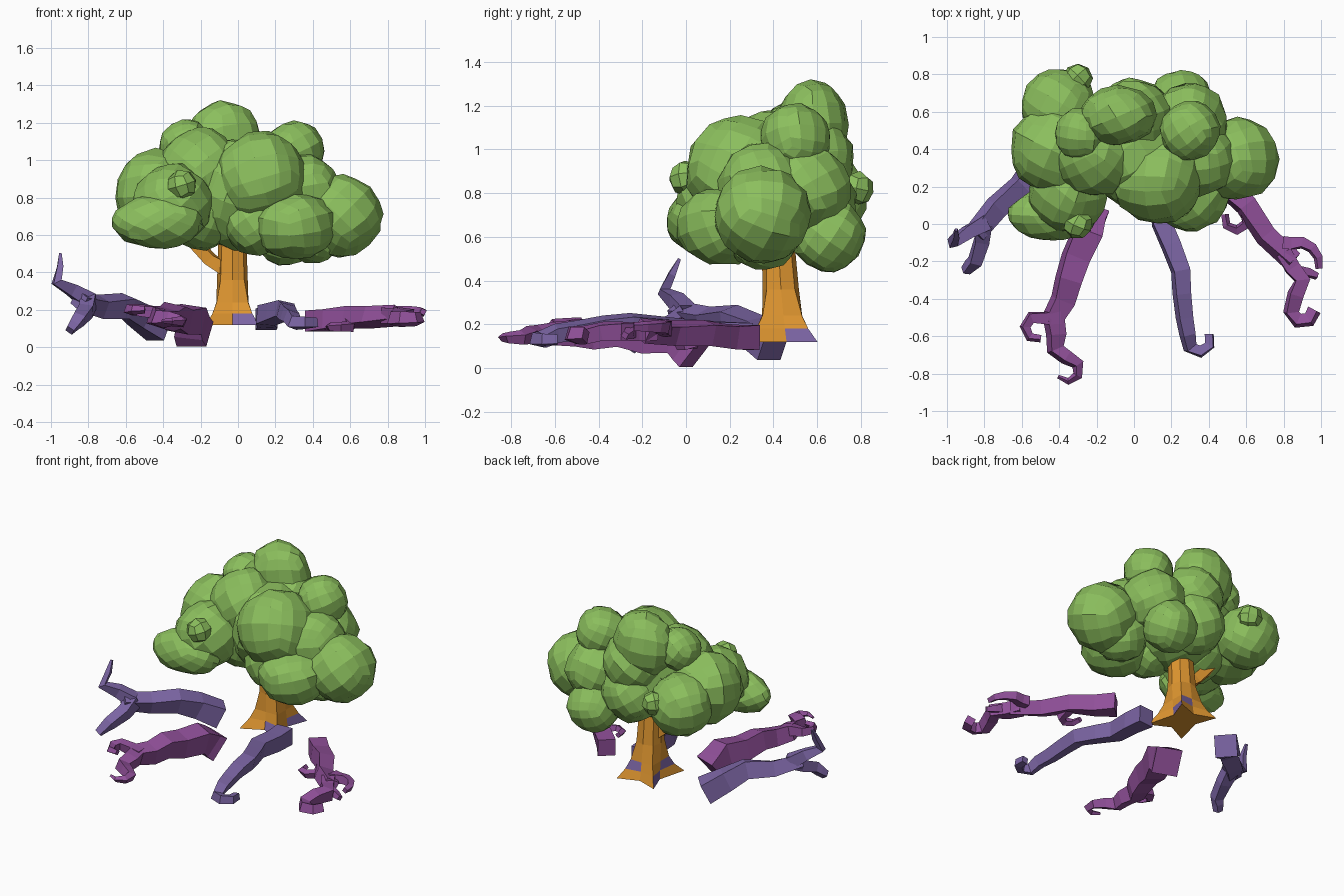
import bpy, bmesh, math, random
from mathutils import Vector, Euler

if "Cube" in bpy.data.objects:
    bpy.data.objects.remove(bpy.data.objects["Cube"])
random.seed(4)


def material(name, red, green, blue):
    mat = bpy.data.materials.new(name)
    mat.use_nodes = True
    mat.diffuse_color = (red, green, blue, 1)
    shader = next(n for n in mat.node_tree.nodes if n.type == 'BSDF_PRINCIPLED')
    shader.inputs["Base Color"].default_value = mat.diffuse_color
    return mat


leaf_green = material("leaf green", .26, .52, .11)
bark_orange = material("bark orange", .75, .31, .03)
root_violet = material("root violet", .2, .13, .37)
root_magenta = material("root magenta", .28, .08, .32)


def finish(bm, name, *materials):
    bmesh.ops.recalc_face_normals(bm, faces=bm.faces[:])
    mesh = bpy.data.meshes.new(name)
    bm.to_mesh(mesh)
    bm.free()
    for mat in materials:
        mesh.materials.append(mat)
    obj = bpy.data.objects.new(name, mesh)
    bpy.context.collection.objects.link(obj)


def skin_rings(bm, rings):
    """Bridge neighbouring vertex rings and cap both ends."""
    for lower, upper in zip(rings, rings[1:]):
        for i in range(len(lower)):
            bm.faces.new((lower[i - 1], lower[i], upper[i], upper[i - 1]))
    bm.faces.new(rings[0])
    bm.faces.new(rings[-1])


def gnarled(points):
    """Add a slightly displaced midpoint to every stretch of a path."""
    path = [Vector(points[0])]
    for point in points[1:]:
        point = Vector(point)
        reach = (point - path[-1]).length * .06
        bump = Vector([random.uniform(-reach, reach) for axis in "xyz"])
        path += [(path[-1] + point) / 2 + bump, point]
    return path


def add_limb(bm, points, thick, thin, hook=0):
    """Square tapered tube; hook is the sideways turn of each step of its curled tip."""
    path = gnarled(points)
    if hook:
        heading = Vector(points[-1]) - Vector(points[-2])
        angle = math.atan2(heading.y, heading.x)
        for step in range(3):
            angle += hook
            path.append(path[-1] + Vector((math.cos(angle), math.sin(angle), 0)) * .06)
    last = len(path) - 1
    side = None
    rings = []
    for k, centre in enumerate(path):
        along = (path[min(k + 1, last)] - path[max(k - 1, 0)]).normalized()
        if side is None:
            side = along.cross(Vector((0, 0, 1)))
        side = (side - along * side.dot(along)).normalized()
        up = side.cross(along)
        radius = thick + (thin - thick) * k / last
        ring = []
        for corner in range(4):
            turn = math.pi / 2 * (corner + .5) + .5 * k / last
            offset = side * math.cos(turn) + up * math.sin(turn)
            ring.append(bm.verts.new(centre + offset * radius))
        rings.append(ring)
    skin_rings(bm, rings)


def root(name, mat, *limbs):
    bm = bmesh.new()
    for limb in limbs:
        add_limb(bm, *limb)
    finish(bm, name, mat)


def lobe(name, x, y, z, radius, stretch=(1, 1, 1)):
    """Faceted ball made from a rounded, randomly turned grid cube."""
    bm = bmesh.new()
    bmesh.ops.create_cube(bm)
    cuts = 3 if radius > .1 else 1
    bmesh.ops.subdivide_edges(bm, edges=bm.edges[:], cuts=cuts, use_grid_fill=True)
    turn = Euler([random.uniform(0, 1.5) for axis in "xyz"]).to_matrix()
    for vert in bm.verts:
        out = turn @ vert.co.normalized() * radius * random.uniform(.97, 1.05)
        vert.co = Vector((x, y, z)) + Vector([a * b for a, b in zip(out, stretch)])
    finish(bm, name + "_foliage", leaf_green)


# Main foliage lobes
lobe("core", 0, .4, .82, .3)
lobe("crown", -.08, .58, 1.1, .2, (1, .8, 1.1))
lobe("left_end", .55, .35, .7, .22)
lobe("front_middle", .13, .25, .9, .25)
lobe("front_low", .3, .18, .65, .2, (1.1, 1.1, .9))
lobe("right_end", -.42, .4, .82, .24)
lobe("right_front_tip", -.43, .05, .67, .2, (1.2, .7, .7))
lobe("right_front", -.35, .17, .77, .21)
lobe("front_knob", -.3, 0, .87, .08)
lobe("upper_right", -.28, .48, 1.08, .14)
lobe("upper_left", .3, .5, 1.05, .16)
lobe("back_right", -.4, .63, .78, .2)
lobe("back_knob", -.3, .78, .82, .08)
lobe("back_left", .25, .65, .61, .17)
lobe("back_middle", 0, .58, .75, .2)

# Filler lobes that merge the crowd into one mass
lobe("left_shoulder", .35, .35, .83, .2)
lobe("left_back", .3, .55, .82, .2)
lobe("right_shoulder", -.2, .37, .95, .22)
lobe("back_shoulder", 0, .57, .95, .2)
lobe("lower_right", -.2, .35, .72, .2)
lobe("lower_left", .4, .35, .62, .17)
lobe("lower_front", .1, .25, .67, .18)

# Trunk: eight sided, flaring into four diagonal feet, the front ones longer
bm = bmesh.new()
rings = []
for t in (0, .1, .2, .4, .7, 1):
    flare = 1 - t
    foot = .08 + .12 * flare ** 5
    valley = .07 + .02 * flare
    middle = .42 + .04 * flare ** 2
    ring = []
    for i in range(8):
        angle = math.tau * i / 8
        radius = foot if i % 2 else valley
        reach = 1 + .4 * flare ** 5 if i > 4 else 1
        ring.append(bm.verts.new((radius * math.cos(angle) - .03,
                                  radius * math.sin(angle) * reach + middle,
                                  .12 + .6 * t)))
    rings.append(ring)
skin_rings(bm, rings)
# Small violet patches inset low on the trunk
low_faces = [f for f in bm.faces if .13 < f.calc_center_median().z < .25]
patches = low_faces[1::3]
bmesh.ops.inset_individual(bm, faces=patches, thickness=.015)
for face in patches:
    face.material_index = 1
finish(bm, "trunk", bark_orange, root_violet)

root("branch", bark_orange,
     ([(-.05, .42, .4), (-.15, .42, .47), (-.32, .42, .65)], .05, .04))

# Far right root with an upright tip and a drooping tip
root("far_right_root", root_violet,
     ([(-.42, .4, .1), (-.6, .2, .22), (-.85, -.05, .25)], .1, .06),
     ([(-.8, 0, .25), (-.97, -.1, .35), (-.95, -.03, .5)], .06, .01),
     ([(-.8, 0, .25), (-.85, -.2, .15), (-.9, -.25, .09)], .06, .03))

# Front right root, bent down at its thick cut end, with a curled finger
root("front_right_root", root_magenta,
     ([(-.23, .05, .07), (-.25, -.05, .15), (-.35, -.3, .17), (-.43, -.5, .16),
       (-.42, -.67, .15), (-.3, -.75, .14)], .12, .01, -1),
     ([(-.4, -.5, .17), (-.55, -.5, .2)], .05, .02, 1))

# Front left root ending in a curl
root("front_left_root", root_violet,
     ([(.15, .3, .15), (.15, 0, .17), (.25, -.25, .2), (.27, -.5, .17),
       (.3, -.66, .13)], .08, .03, 1))

# Far left root, forking into hooked fingers
root("far_left_root", root_magenta,
     ([(.4, .3, .14), (.6, .1, .16), (.85, -.2, .17)], .08, .06),
     ([(.8, -.1, .18), (.9, -.1, .19)], .05, .02, -.5),
     ([(.8, -.15, .17), (.9, -.3, .17), (.84, -.47, .15)], .06, .04, 1),
     ([(.87, -.25, .17), (.98, -.28, .15)], .04, .02),
     ([(.6, .1, .15), (.6, 0, .11)], .04, .02, -1))
